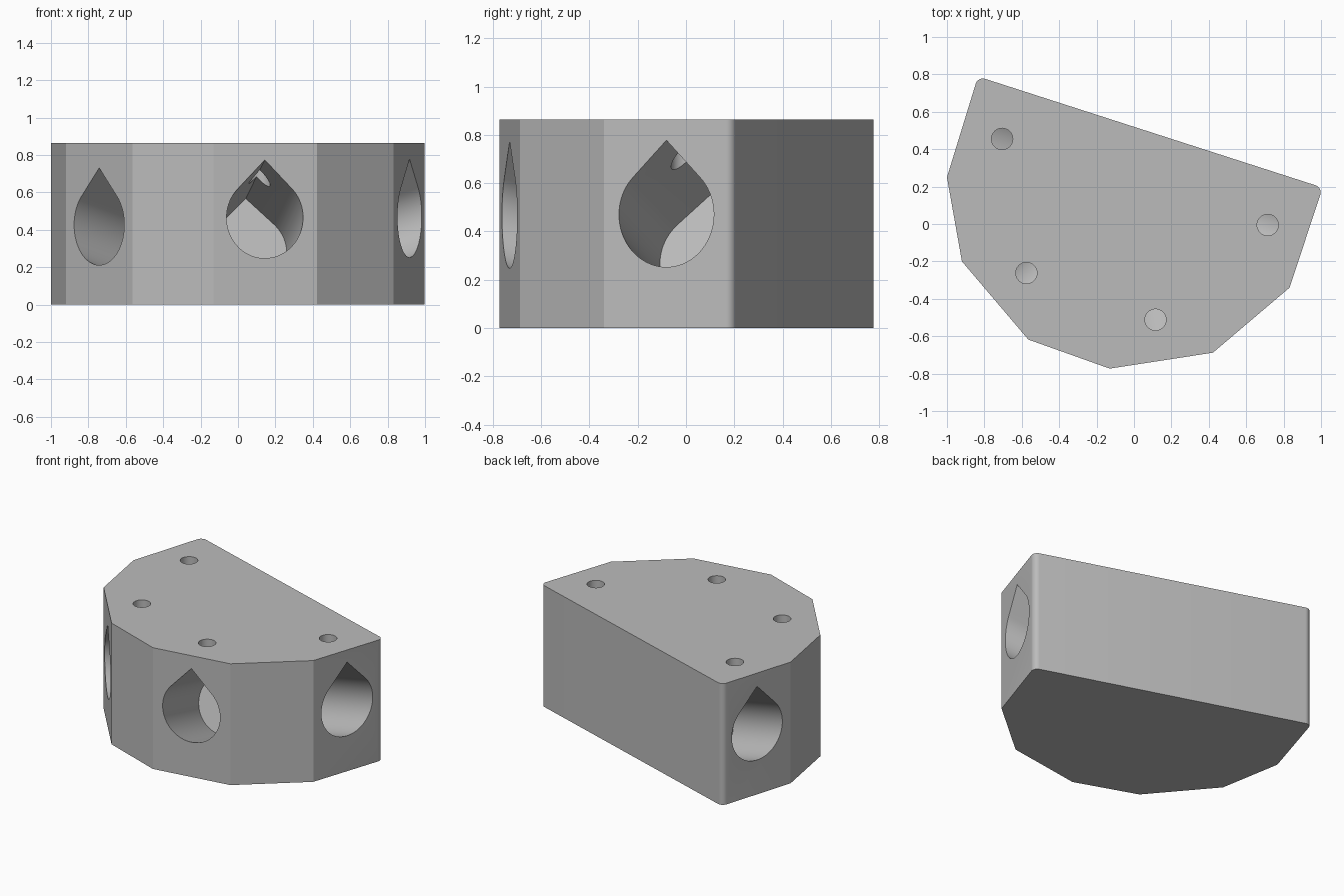
import bpy
import math
from math import sin, cos, tan, radians
from mathutils import Matrix, Vector

if "Cube" in bpy.data.objects:
    bpy.data.objects.remove(bpy.data.objects["Cube"], do_unlink=True)

HEIGHT = 0.865
HUB = Vector((-0.012, 0.219, 0.153))   # point where all socket axes meet
BORE = 0.207                           # socket radius
INNER = 0.44                           # distance from hub to socket floor
# sockets: compass angle, upward tilt
SOCKETS = [(162.1, 18), (220.7, 15.86), (279.3, 18), (342.1, 18)]
# screw hole centres
SCREWS = [(-0.705, 0.455), (-0.575, -0.262), (0.115, -0.512), (0.715, -0.005)]

grey = bpy.data.materials.new("plain grey")
grey.use_nodes = True
COLOUR = (0.5, 0.5, 0.5, 1)
grey.diffuse_color = COLOUR
grey.node_tree.nodes["Principled BSDF"].inputs["Base Color"].default_value = COLOUR


def prism(name, profile, depth, matrix=Matrix()):
    """Extrude a counter-clockwise profile along local z."""
    n = len(profile)
    verts = [matrix @ Vector((x, y, z)) for z in (0, depth) for x, y in profile]
    faces = [list(range(n))[::-1], list(range(n, 2 * n))]
    faces += [[i, (i + 1) % n, n + (i + 1) % n, n + i] for i in range(n)]
    mesh = bpy.data.meshes.new(name)
    mesh.from_pydata(verts, [], faces)
    mesh.materials.append(grey)
    obj = bpy.data.objects.new(name, mesh)
    bpy.context.collection.objects.link(obj)
    return obj


def arc(cx, cy, r, start, end, steps):
    angles = [radians(start + (end - start) * i / steps) for i in range(steps + 1)]
    return [(cx + r * cos(a), cy + r * sin(a)) for a in angles]


# block outline, with rounded corners at both ends of the long back face
R = 0.04
outline = arc(0.958, 0.169, R, -17.9, 72.1, 8)
outline += arc(-0.808, 0.738, R, 72.1, 162.1, 8)
outline += [(-1.0, 0.25), (-0.92, -0.2), (-0.565, -0.618),
            (-0.13, -0.773), (0.422, -0.688), (0.832, -0.34)]
body = prism("connector_block", outline, HEIGHT)

# teardrop sockets, pointed upwards
cutters = []
teardrop = arc(0, 0, BORE, 135, 405, 54) + [(0, BORE * math.sqrt(2))]
for angle, tilt in SOCKETS:
    a, t = radians(angle), radians(tilt)
    axis = Vector((cos(a) * cos(t), sin(a) * cos(t), sin(t)))
    side = Vector((-sin(a), cos(a), 0))
    up = axis.cross(side)
    frame = Matrix((side, up, axis)).transposed().to_4x4()
    frame.translation = HUB + axis * INNER
    cutters.append(prism("socket_cutter", teardrop, 1.0, frame))

# screw holes from the top down into each socket
circle = arc(0, 0, 0.057, 0, 360, 32)[:-1]
for (x, y), (angle, tilt) in zip(SCREWS, SOCKETS):
    reach = (Vector((x, y)) - HUB.xy).length
    floor = HUB.z + reach * tan(radians(tilt))
    frame = Matrix.Translation((x, y, floor))
    cutters.append(prism("screw_cutter", circle, 1.0, frame))

# cut all holes, then drop the cutters
bpy.context.view_layer.objects.active = body
body.select_set(True)
for cutter in cutters:
    mod = body.modifiers.new("hole", 'BOOLEAN')
    mod.operation = 'DIFFERENCE'
    mod.solver = 'EXACT'
    mod.object = cutter
    bpy.ops.object.modifier_apply(modifier=mod.name)
    bpy.data.objects.remove(cutter, do_unlink=True)

bpy.ops.object.shade_smooth_by_angle(angle=radians(25))
